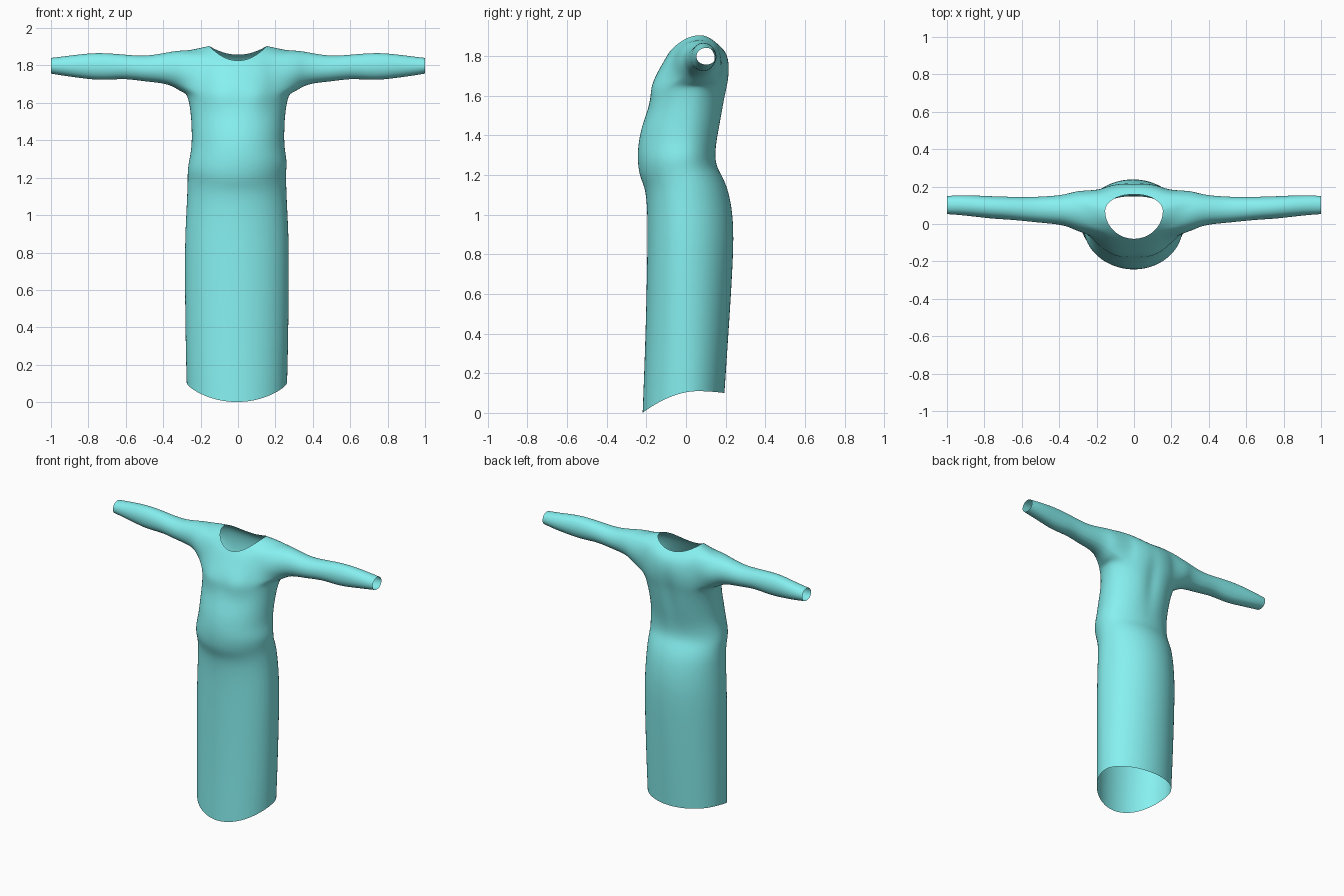
import bpy, bmesh
from math import sin, cos, pi, atan2, exp

N = 32          # columns around the body
HALF = 4        # armhole half-width in columns

# Body rings: z side, z front, z back, half width, y front, y back, y of widest point
BODY = [
    (0.10, 0.00, 0.10, 0.270, -0.220, 0.195, 0.00),
    (0.25, 0.20, 0.25, 0.274, -0.212, 0.205, 0.00),
    (0.50, 0.50, 0.50, 0.278, -0.202, 0.222, 0.00),
    (0.80, 0.80, 0.80, 0.280, -0.196, 0.240, 0.00),
    (0.95, 0.95, 0.95, 0.275, -0.195, 0.241, 0.00),
    (1.06, 1.06, 1.06, 0.269, -0.198, 0.228, 0.00),
    (1.14, 1.13, 1.14, 0.266, -0.208, 0.208, 0.00),
    (1.20, 1.175, 1.20, 0.264, -0.226, 0.180, -0.01),
    (1.24, 1.22, 1.24, 0.265, -0.240, 0.157, -0.02),
    (1.29, 1.29, 1.29, 0.263, -0.246, 0.148, -0.02),
    (1.36, 1.36, 1.36, 0.249, -0.241, 0.157, -0.01),
    (1.44, 1.44, 1.44, 0.248, -0.226, 0.176, 0.00),
    (1.53, 1.53, 1.53, 0.252, -0.192, 0.194, 0.02),
    (1.60, 1.59, 1.60, 0.262, -0.178, 0.206, 0.04),
    (1.65, 1.64, 1.65, 0.276, -0.174, 0.216, 0.06),
    (1.71, 1.685, 1.70, 0.272, -0.160, 0.222, 0.08),
    (1.77, 1.725, 1.75, 0.266, -0.140, 0.222, 0.085),
    (1.83, 1.76, 1.80, 0.260, -0.120, 0.212, 0.09),
    (1.887, 1.795, 1.835, 0.235, -0.100, 0.190, 0.09),
    (1.905, 1.825, 1.857, 0.155, -0.080, 0.160, 0.07),
]
ARM0, ARM1 = 14, 18   # first and last body ring touching the armholes

# Sleeve rings: x, z bottom, z top, y front, y back
SLEEVE = [
    (0.30, 1.655, 1.882, -0.045, 0.182),
    (0.35, 1.690, 1.876, -0.018, 0.165),
    (0.41, 1.706, 1.864, -0.004, 0.154),
    (0.50, 1.714, 1.850, 0.004, 0.148),
    (0.60, 1.729, 1.858, 0.015, 0.145),
    (0.68, 1.723, 1.865, 0.022, 0.148),
    (0.76, 1.722, 1.868, 0.026, 0.150),
    (0.84, 1.732, 1.861, 0.036, 0.154),
    (0.93, 1.744, 1.849, 0.046, 0.156),
    (1.00, 1.756, 1.841, 0.051, 0.151),
]


def bump(v, centre, width):
    return exp(-((v - centre) / width) ** 2)


def body_point(ring, j, hem):
    zs, zf, zb, w, yf, yb, yc = ring
    a = 2 * pi * j / N
    c, s = cos(a), sin(a)
    x = w * c
    y = yc + s * ((yb - yc) if s > 0 else (yc - yf))
    z = zs + ((zb if s > 0 else zf) - zs) * s * s
    if hem:     # hem dips to a soft point at the front
        z = 0.11 - 0.11 * max(0, (0.05 - y) / 0.27) ** 1.8
        if y > 0.05:
            z -= 0.01 * ((y - 0.05) / 0.145) ** 2
    if s < 0:   # bust
        y -= 0.014 * bump(abs(x), 0.10, 0.06) * bump(z, 1.63, 0.06)
    else:       # spine groove between the shoulder blades
        y -= 0.022 * bump(x, 0, 0.045) * bump(z, 1.56, 0.17)
    if zs < 1.25:
        x -= 0.006
    return x, y, z


bm = bmesh.new()

# Body and skirt
rings = [[bm.verts.new(body_point(r, j, i == 0)) for j in range(N)]
         for i, r in enumerate(BODY)]
for i in range(len(rings) - 1):
    for j in range(N):
        in_arm = any((j - c + HALF) % N < 2 * HALF for c in (0, N // 2))
        if ARM0 <= i < ARM1 and in_arm:
            continue
        k = (j + 1) % N
        bm.faces.new((rings[i][j], rings[i][k], rings[i + 1][k], rings[i + 1][j]))

# Sleeves grown out of the armholes
for side, c in ((1, 0), (-1, N // 2)):
    lo, hi = c - HALF, c + HALF
    loop = [(ARM0, j) for j in range(lo, hi + 1)]
    loop += [(i, hi) for i in range(ARM0 + 1, ARM1 + 1)]
    loop += [(ARM1, j) for j in range(hi - 1, lo - 1, -1)]
    loop += [(i, lo) for i in range(ARM1 - 1, ARM0, -1)]
    prev = [rings[i][j % N] for i, j in loop]
    ys = [v.co.y for v in prev]
    zs = [v.co.z for v in prev]
    my, mz = (min(ys) + max(ys)) / 2, (min(zs) + max(zs)) / 2
    hy, hz = (max(ys) - min(ys)) / 2, (max(zs) - min(zs)) / 2
    angles = [atan2((v.co.z - mz) / hz, (v.co.y - my) / hy) for v in prev]
    for x, z0, z1, y0, y1 in SLEEVE:
        cur = [bm.verts.new((side * x,
                             (y0 + y1) / 2 + (y1 - y0) / 2 * cos(a),
                             (z0 + z1) / 2 + (z1 - z0) / 2 * sin(a))) for a in angles]
        for n in range(len(cur)):
            m = (n + 1) % len(cur)
            bm.faces.new((prev[n], prev[m], cur[m], cur[n]))
        prev = cur

# Unused vertices inside the armholes
bmesh.ops.delete(bm, geom=[v for v in bm.verts if not v.link_faces], context='VERTS')
bmesh.ops.recalc_face_normals(bm, faces=bm.faces[:])

mesh = bpy.data.meshes.new("dress")
bm.to_mesh(mesh)
bm.free()
for p in mesh.polygons:
    p.use_smooth = True
dress = bpy.data.objects.new("dress", mesh)
bpy.context.collection.objects.link(dress)

# Smooth cloth surface and colour
sub = dress.modifiers.new("smooth", 'SUBSURF')
sub.levels = sub.render_levels = 2
mat = bpy.data.materials.new("turquoise_cloth")
mat.diffuse_color = (0.24, 0.87, 0.87, 1)
mesh.materials.append(mat)
